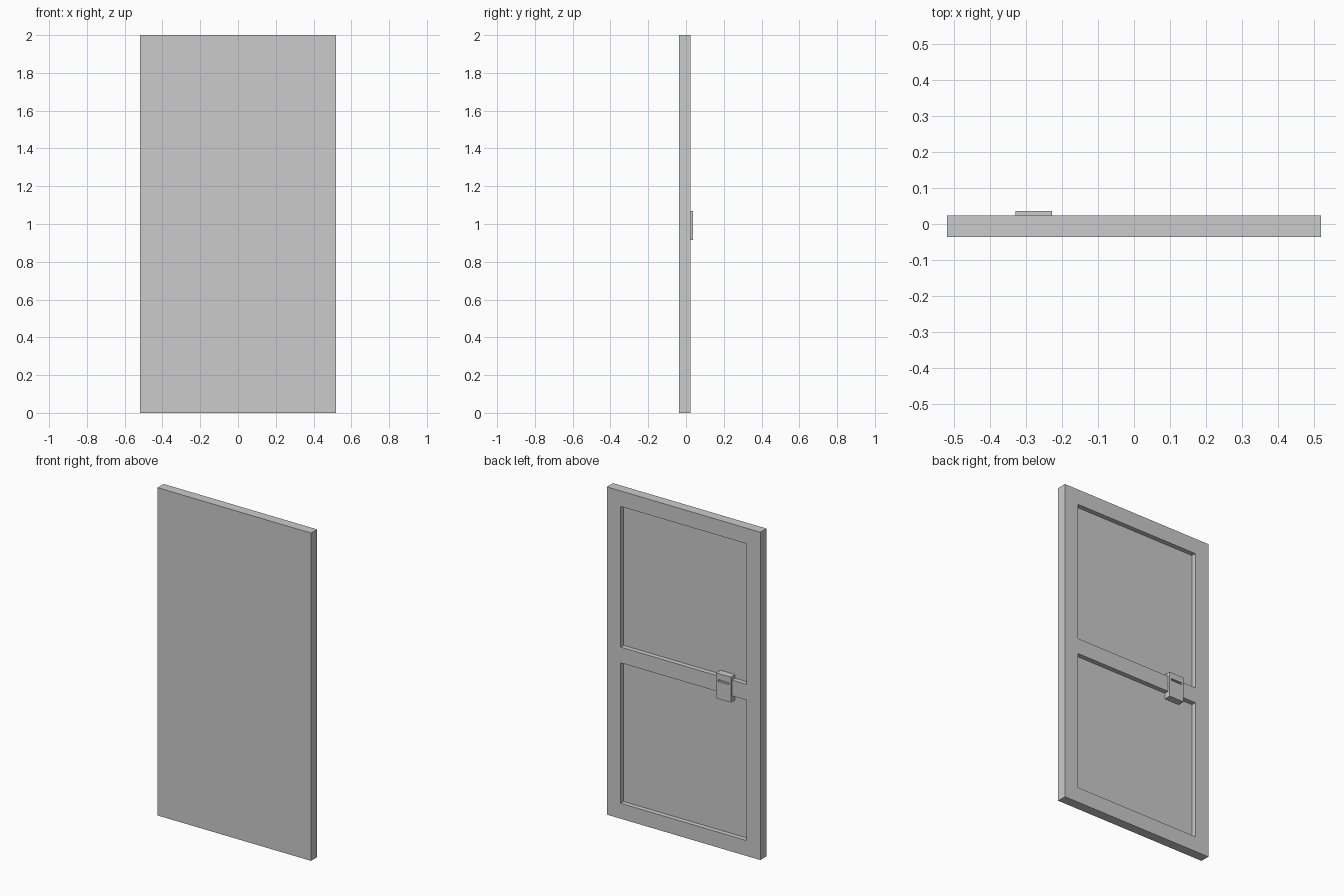
import bpy

if "Cube" in bpy.data.objects:
    bpy.data.objects.remove(bpy.data.objects["Cube"])


def box(name, x, y, z):
    """Axis-aligned box from (min, max) ranges."""
    bpy.ops.mesh.primitive_cube_add(
        size=1, location=[(r[0] + r[1]) / 2 for r in (x, y, z)])
    ob = bpy.context.object
    ob.name = name
    ob.scale = [r[1] - r[0] for r in (x, y, z)]
    bpy.ops.object.transform_apply(location=False, rotation=False, scale=True)
    return ob


def carve(target, x, y, z):
    """Cut a box-shaped recess out of the target."""
    cutter = box("cutter", x, y, z)
    cutter.hide_render = True
    mod = target.modifiers.new("recess", "BOOLEAN")
    mod.operation = "DIFFERENCE"
    mod.solver = "EXACT"
    mod.object = cutter
    bpy.context.view_layer.objects.active = target
    bpy.ops.object.modifier_apply(modifier=mod.name)
    bpy.data.objects.remove(cutter)


FLOOR_Y = -0.006   # depth of the sunken panels
BACK_Y = 0.023

# Door slab, plain on the front, two sunken panels on the back
door = box("door_leaf", (-0.518, 0.518), (-0.036, BACK_Y), (0, 2))
for z in ((0.094, 0.951), (1.047, 1.905)):
    carve(door, (-0.425, 0.425), (FLOOR_Y, 0.1), z)

# Lock block straddling the middle rail, with a narrow slot
lock = box("lock_block", (-0.328, -0.228), (FLOOR_Y - 0.002, 0.036), (0.915, 1.07))
carve(lock, (-0.316, -0.24), (0.024, 0.1), (1.02, 1.032))
